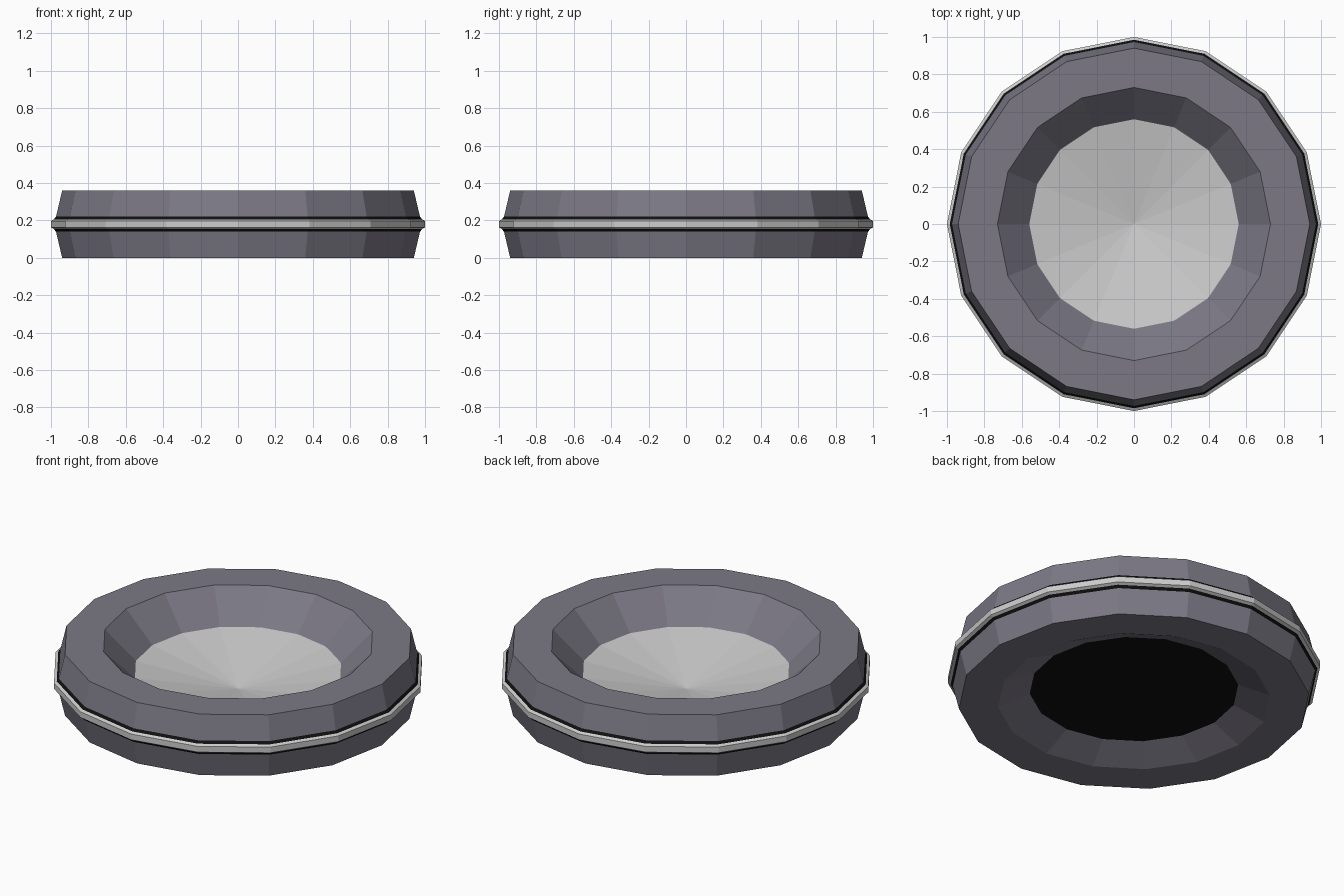
import bpy, bmesh
from math import cos, sin, pi

if "Cube" in bpy.data.objects:
    bpy.data.objects.remove(bpy.data.objects["Cube"])

SIDES = 16
HEIGHT = 0.36


def material(name, rgb):
    m = bpy.data.materials.new(name)
    m.diffuse_color = (*rgb, 1)
    m.use_nodes = True
    m.node_tree.nodes["Principled BSDF"].inputs["Base Color"].default_value = m.diffuse_color
    return m


def flip(profile):
    # Mirror a profile about mid height, keeping the outward winding
    return [(r, HEIGHT - z) for r, z in reversed(profile)]


def lathe(name, profiles, mat):
    # Spin one or more (radius, z) profiles into a flat-shaded part
    bm = bmesh.new()
    for profile in profiles:
        rings = [[bm.verts.new((r * cos(2 * pi * i / SIDES), r * sin(2 * pi * i / SIDES), z))
                  for i in range(SIDES)] for r, z in profile]
        for a, b in zip(rings, rings[1:]):
            for i in range(SIDES):
                k = (i + 1) % SIDES
                bm.faces.new((a[i], a[k], b[k], b[i]))
    # Collapse centre points so discs become clean triangle fans
    bmesh.ops.remove_doubles(bm, verts=bm.verts, dist=0.0001)
    mesh = bpy.data.meshes.new(name)
    bm.to_mesh(mesh)
    bm.free()
    mesh.materials.append(mat)
    ob = bpy.data.objects.new(name, mesh)
    bpy.context.collection.objects.link(ob)
    return ob


purple = material("purple_grey", (0.2, 0.19, 0.235))
black = material("black", (0.005, 0.005, 0.005))
light = material("light_grey", (0.55, 0.55, 0.55))

# Thick body ring: lower and upper halves with sloping inner walls
lathe("body_ring", [[(0.56, 0.075), (0.73, 0), (0.94, 0), (0.973, 0.14)],
                    [(0.973, 0.22), (0.94, 0.36), (0.73, 0.36), (0.56, 0.19)]], purple)

# Black seams above and below the rim band
seam = [(0.973, 0.14), (0.985, 0.154)]
lathe("black_seams", [seam, flip(seam)], black)

# Light rim band around the waist
lathe("rim_band", [[(0.985, 0.154), (1, 0.163), (1, 0.197), (0.985, 0.206)]], light)

# Shallow conical dish in the middle
lathe("centre_dish", [[(0.56, 0.19), (0, 0.083)]], light)

# Black disc closing the underside
lathe("bottom_disc", [[(0, 0.075), (0.56, 0.075)]], black)

# Close the small gap between the body and the upper seam
lathe("upper_seam_joint", [[(0.973, 0.22), (0.972, 0.222)]], black)
